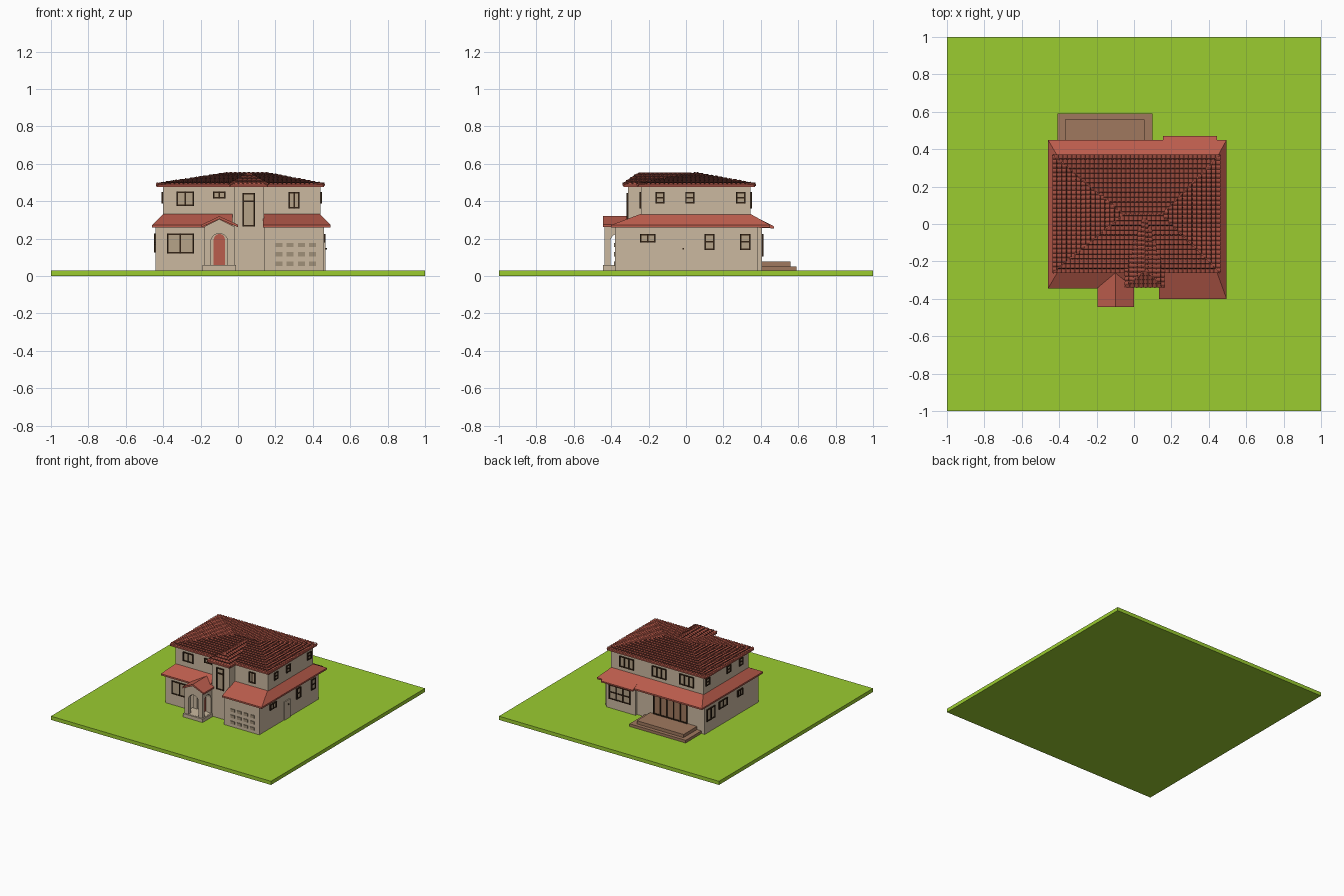
import bpy, bmesh, math
from mathutils import Vector, Matrix

if "Cube" in bpy.data.objects:
    bpy.data.objects.remove(bpy.data.objects["Cube"])


def material(name, r, g, b):
    rgb = [(v / 255 / 12.92) if v < 11 else ((v / 255 + 0.055) / 1.055) ** 2.4 for v in (r, g, b)]
    m = bpy.data.materials.new(name)
    m.use_nodes = True
    m.diffuse_color = (*rgb, 1)
    m.node_tree.nodes["Principled BSDF"].inputs["Base Color"].default_value = (*rgb, 1)
    return m


GRASS = material("grass", 155, 204, 48)
STUCCO = material("stucco", 203, 185, 160)
CLAY = material("clay_roof", 186, 92, 76)
TILE = material("roof_tile", 158, 76, 62)
GROOVE = material("tile_groove", 78, 38, 32)
DECK = material("deck_wood", 160, 121, 95)
FRAME = material("window_frame", 52, 36, 22)
PANE = material("window_pane", 182, 163, 136)
PANEL = material("garage_panel", 160, 144, 120)


def finish(name, bm, *mats):
    mesh = bpy.data.meshes.new(name)
    bm.to_mesh(mesh)
    bm.free()
    obj = bpy.data.objects.new(name, mesh)
    bpy.context.collection.objects.link(obj)
    for m in mats:
        mesh.materials.append(m)
    return obj


def boxes(name, mat, *bounds):
    """One object from boxes given as x0, x1, y0, y1, z0, z1."""
    bm = bmesh.new()
    for x0, x1, y0, y1, z0, z1 in bounds:
        mid = Vector((x0 + x1, y0 + y1, z0 + z1)) / 2
        size = Matrix.Diagonal((abs(x1 - x0), abs(y1 - y0), abs(z1 - z0), 1))
        bmesh.ops.create_cube(bm, size=1, matrix=Matrix.Translation(mid) @ size)
    return finish(name, bm, mat)


def prism(name, mat, profile, axis, lo, hi):
    """Extrude a (horizontal, z) profile along the x or y axis."""
    bm = bmesh.new()
    place = (lambda h, z, t: (h, t, z)) if axis == "y" else (lambda h, z, t: (t, h, z))
    face = bm.faces.new([bm.verts.new(place(h, z, lo)) for h, z in profile])
    ext = bmesh.ops.extrude_face_region(bm, geom=[face])["geom"]
    for v in ext:
        if isinstance(v, bmesh.types.BMVert):
            v.co += Vector(place(0, 0, hi - lo))
    bmesh.ops.recalc_face_normals(bm, faces=bm.faces)
    return finish(name, bm, mat)


def arch(c, w, z0, top):
    r = w / 2
    curve = [(c + r * math.cos(math.pi * i / 10), top - r + r * math.sin(math.pi * i / 10)) for i in range(11)]
    return [(c - r, z0), (c + r, z0)] + curve


def hull(name, mat, points):
    bm = bmesh.new()
    bmesh.ops.convex_hull(bm, input=[bm.verts.new(p) for p in points])
    bmesh.ops.recalc_face_normals(bm, faces=bm.faces)
    return finish(name, bm, mat)


# Ground and walls
boxes("lawn", GRASS, (-1, 1, -1, 1, 0, 0.03))
boxes("lower_walls", STUCCO, (-.44, .46, -.24, .385, .03, .265), (-.44, -.02, -.315, 0, .03, .265))
boxes("garage_walls", STUCCO, (.14, .46, -.38, -.2, .03, .265))
boxes("back_bay", STUCCO, (.175, .44, .3, .405, .03, .265))
boxes("upper_walls", STUCCO, (-.40, .44, -.24, .345, .26, .48))
boxes("stair_tower", STUCCO, (-.02, .14, -.31, 0, .03, .48))

# Skirt roof between the storeys
outer = [(-.03, -.345), (-.46, -.345), (-.46, .45), (.495, .45), (.495, -.40), (.135, -.40)]
inner = [(-.03, -.235), (-.395, -.235), (-.395, .34), (.435, .34), (.435, -.235), (.135, -.235)]
bm = bmesh.new()
rings = [[bm.verts.new(p) for p in ((*o, .26), (*o, .273), (*i, .335), (*i, .26))] for o, i in zip(outer, inner)]
for a, b in zip(rings, rings[1:]):
    for k in range(4):
        bm.faces.new((a[k], a[k - 1], b[k - 1], b[k]))
bm.faces.new(rings[0])
bm.faces.new(rings[-1])
bmesh.ops.recalc_face_normals(bm, faces=bm.faces)
finish("skirt_roof", bm, CLAY)
hull("bay_roof", CLAY, [(x, y, z) for x in (.155, .445) for y, z in ((.36, .26), (.47, .255), (.47, .266), (.36, .322))])

# Porch with arched openings on three sides
porch = prism("porch", STUCCO, [(-.18, .03), (-.02, .03), (-.02, .265), (-.1, .305), (-.18, .265)], "y", -.435, -.31)
cutters = [prism("front_cutter", STUCCO, arch(-.1, .09, .06, .228), "y", -.5, -.318),
           prism("side_cutter", STUCCO, arch(-.365, .08, .06, .225), "x", -.3, .1)]
cutters[1].data.transform(Matrix.Translation((-.03, 0, 0)))
for c in cutters:
    c.hide_render = True
    mod = porch.modifiers.new("opening", "BOOLEAN")
    mod.operation, mod.solver, mod.object = "DIFFERENCE", "EXACT", c
bpy.context.view_layer.objects.active = porch
for mod in list(porch.modifiers):
    bpy.ops.object.modifier_apply(modifier=mod.name)
for c in cutters:
    bpy.data.objects.remove(c)
boxes("porch_step", STUCCO, (-.19, -.01, -.445, -.315, .03, .058))
prism("porch_roof", CLAY, [(-.195, .262), (-.1, .305), (0, .262), (0, .275), (-.1, .32), (-.195, .275)], "y", -.445, -.235)
prism("front_door", CLAY, arch(-.1, .06, .058, .225), "y", -.325, -.314)

# Back terrace
boxes("terrace", DECK, (-.41, .10, .37, .59, .03, .052), (-.37, .055, .37, .56, .052, .078))


# Upper roof: solid hipped body covered by courses of barrel tiles
def tiled(name, a, b, c, d, width=.024, course=.026):
    """Tile a slope with eave a-b and upper edge d-c, clipped to its hips."""
    a, b, c, d = map(Vector, (a, b, c, d))
    u = (b - a).normalized()
    v = ((d - a) - u * (d - a).dot(u)).normalized()
    n = u.cross(v)
    length, rise = (b - a).length, (d - a).dot(v)
    bm = bmesh.new()
    cols, rows = math.ceil(length / width) * 4, math.ceil(rise / course)
    lines = []
    for r in range(rows):
        for t, lift in ((.16, .006), (1, .001)):
            line = []
            for i in range(cols + 1):
                bump = .006 * abs(math.sin(math.pi * i / 4))
                line.append(bm.verts.new(a + u * (i * width / 4) + v * ((r + t) * course - .004) + n * (bump + lift)))
            lines.append(line)
    for k, (lo, hi) in enumerate(zip(lines, lines[1:])):
        for i in range(cols):
            f = bm.faces.new((lo[i], lo[i + 1], hi[i + 1], hi[i]))
            f.material_index = k % 2
    for p, q in ((b, c), (d, a), (c, d)):
        if (q - p).length > .001:
            bmesh.ops.bisect_plane(bm, geom=bm.verts[:] + bm.edges[:] + bm.faces[:], plane_co=p,
                                   plane_no=(q - p).cross(Vector((0, 0, 1))), clear_outer=True)
    finish(name, bm, TILE, GROOVE)


def cap(name, p, q):
    p, q = Vector(p), Vector(q)
    d = q - p
    bm = bmesh.new()
    bmesh.ops.create_cone(bm, cap_ends=True, segments=8, radius1=.007, radius2=.007, depth=d.length,
                          matrix=Matrix.Translation((p + q) / 2) @ d.to_track_quat("Z", "Y").to_matrix().to_4x4())
    finish(name, bm, CLAY)


EAVE, TOP = .488, .546


def eaves(x0, x1, y0, y1):
    return [(x0, y0, EAVE), (x1, y0, EAVE), (x1, y1, EAVE), (x0, y1, EAVE)]


def roof_body(name, corners, ridge):
    hull(name, CLAY, corners + [(x, y, z - .012) for x, y, z in corners] + ridge)


main = eaves(-.435, .46, -.26, .37)
west, east = (-.055, .05, TOP), (.15, .05, TOP)
roof_body("main_roof", main, [west, east])
slopes = {"front": (0, 1, east, west), "left": (1, 2, east, east), "back": (2, 3, west, east), "right": (3, 0, west, west)}
for side, (i, j, c, d) in slopes.items():
    tiled(side + "_roof_tiles", main[i], main[j], c, d)
cap("ridge_cap", west, east)
for corner, end in zip(main, (west, east, east, west)):
    cap("hip_cap", corner, end)

wing = eaves(-.045, .16, -.335, .03)
apex, rear = (.0575, -.25, TOP), (.0575, .03, TOP)
roof_body("wing_roof", wing, [apex, rear])
tiled("wing_front_tiles", wing[0], wing[1], apex, apex)
tiled("wing_left_tiles", wing[1], wing[2], rear, apex)
tiled("wing_right_tiles", wing[3], wing[0], apex, rear)
cap("wing_ridge_cap", apex, rear)
for corner in wing[:2]:
    cap("wing_hip_cap", corner, apex)


# Windows: a pane plate with frame bars, facing along the sign of the given axis
def window(name, axis, sign, plane, u0, u1, z0, z1, cols=2, rows=1, mat=PANE):
    def slab(a, b, lo, hi, depth):
        span = (plane - sign * .005, plane + sign * depth)
        return (a, b, *span, lo, hi) if axis == "y" else (*span, a, b, lo, hi)
    t = .004
    bars = []
    for i in range(cols + 1):
        u = u0 + (u1 - u0) * i / cols
        bars.append(slab(u - t, u + t, z0 - t, z1 + t, .009))
    for j in range(rows + 1):
        z = z0 + (z1 - z0) * j / rows
        bars.append(slab(u0 - t, u1 + t, z - t, z + t, .008))
    boxes(name + "_pane", mat, slab(u0, u1, z0, z1, .003))
    boxes(name + "_frame", FRAME, *bars)


window("front_room_window", "y", -1, -.315, -.375, -.24, .125, .225)
window("front_bedroom_window", "y", -1, -.24, -.325, -.24, .38, .447)
window("front_small_window", "y", -1, -.24, -.13, -.07, .418, .447)
window("tower_window", "y", -1, -.31, .028, .088, .27, .44, 1, 1)
boxes("tower_transom", FRAME, (.028, .088, -.319, -.31, .395, .405))
window("garage_bedroom_window", "y", -1, -.24, .275, .325, .365, .445)

for y0 in (-.16, 0, .272):
    window("left_upper_window", "x", 1, .44, y0, y0 + .042, .393, .445, 1, 2)
    window("right_upper_window", "x", -1, -.40, y0, y0 + .042, .393, .445, 1, 2)
window("left_garage_window", "x", 1, .46, -.242, -.168, .183, .222)
for y0 in (.102, .294):
    window("left_lower_window", "x", 1, .46, y0, y0 + .046, .143, .222, 1, 2)
window("right_room_window", "x", -1, -.44, .26, .36, .13, .22)
window("right_kitchen_window", "x", -1, -.44, .10, .20, .17, .225)
window("right_hall_window", "x", -1, -.44, -.10, -.04, .18, .225)

window("bay_window", "y", 1, .405, .225, .41, .11, .22, 3, 2)
for x0 in (-.31, -.06, .235):
    window("back_upper_window", "y", 1, .345, x0, x0 + .12, .365, .445, 3)
window("terrace_doors", "y", 1, .385, -.28, .02, .082, .235, 5, 1, DECK)

# Side door and garage door panels
boxes("side_door", STUCCO, (.455, .467, -.063, .014, .03, .18))
boxes("door_handle", FRAME, (.46, .475, -.018, -.01, .142, .15))
boxes("garage_door", PANEL, *[(.2 + .06 * i, .237 + .06 * i, -.386, -.375, .055 + .05 * j, .078 + .05 * j)
                              for i in range(4) for j in range(3)])
